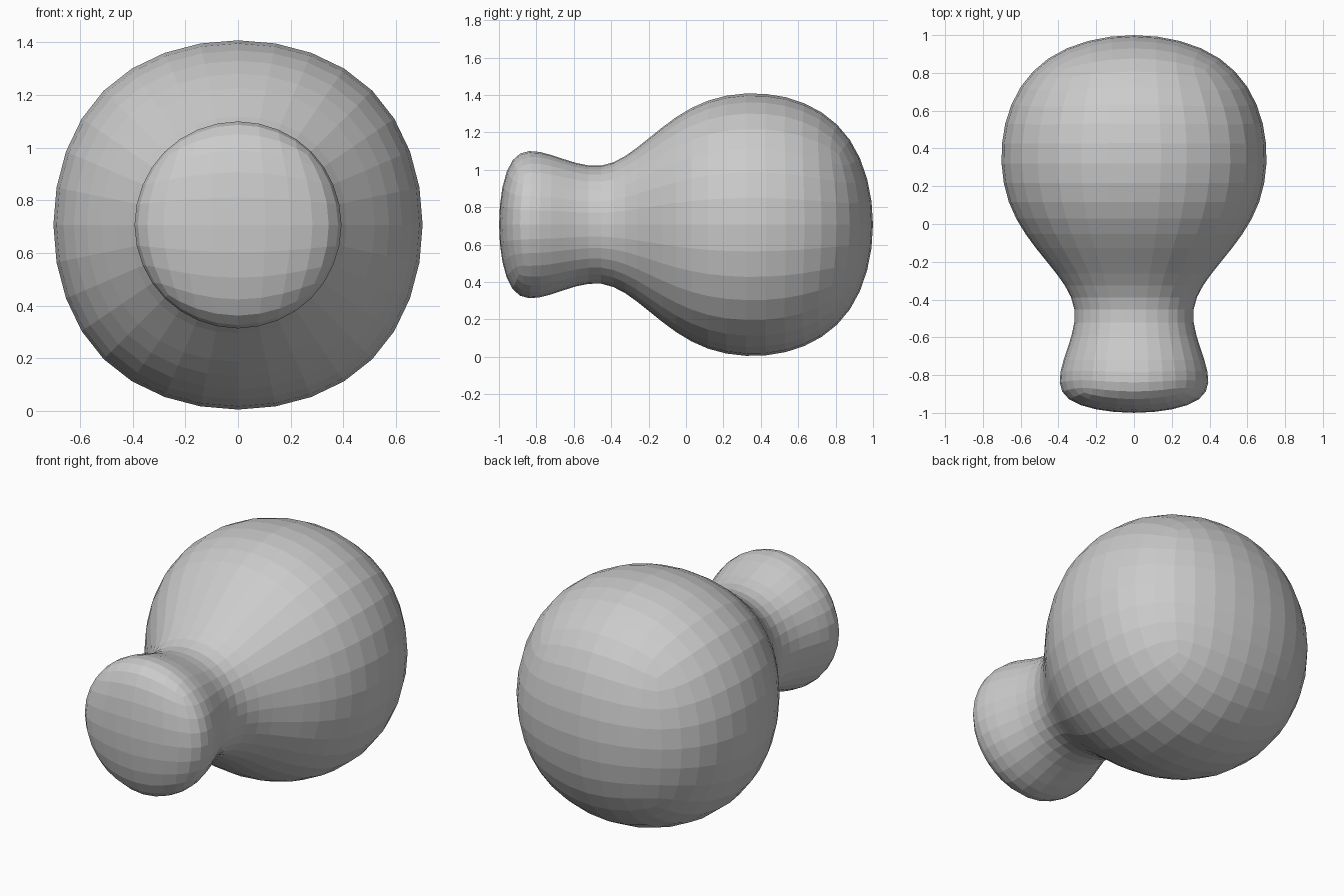
import bpy, bmesh

if "Cube" in bpy.data.objects:
    bpy.data.objects.remove(bpy.data.objects["Cube"])

# Square control cage along y: (y, half width); smoothing turns it into a bulb with a knob
RINGS = [(-1.05, 0.74), (-0.42, 0.11), (0.01, 0.885), (1.086, 0.69)]
AXIS_Z = 0.707

bm = bmesh.new()
loops = []
for y, s in RINGS:
    loops.append([bm.verts.new((sx * s, y, AXIS_Z + sz * s))
                  for sx, sz in ((-1, -1), (1, -1), (1, 1), (-1, 1))])

# Side walls between neighbouring rings
for a, b in zip(loops, loops[1:]):
    for i in range(4):
        j = (i + 1) % 4
        bm.faces.new((a[i], a[j], b[j], b[i]))

# End caps
bm.faces.new(loops[0][::-1])
bm.faces.new(loops[-1])
bmesh.ops.recalc_face_normals(bm, faces=bm.faces)

mesh = bpy.data.meshes.new("bulb_knob")
bm.to_mesh(mesh)
bm.free()
knob = bpy.data.objects.new("bulb_knob", mesh)
bpy.context.collection.objects.link(knob)

# Rounded form with 32 flat-shaded facets around
sub = knob.modifiers.new("rounding", 'SUBSURF')
sub.levels = 3
sub.render_levels = 3
